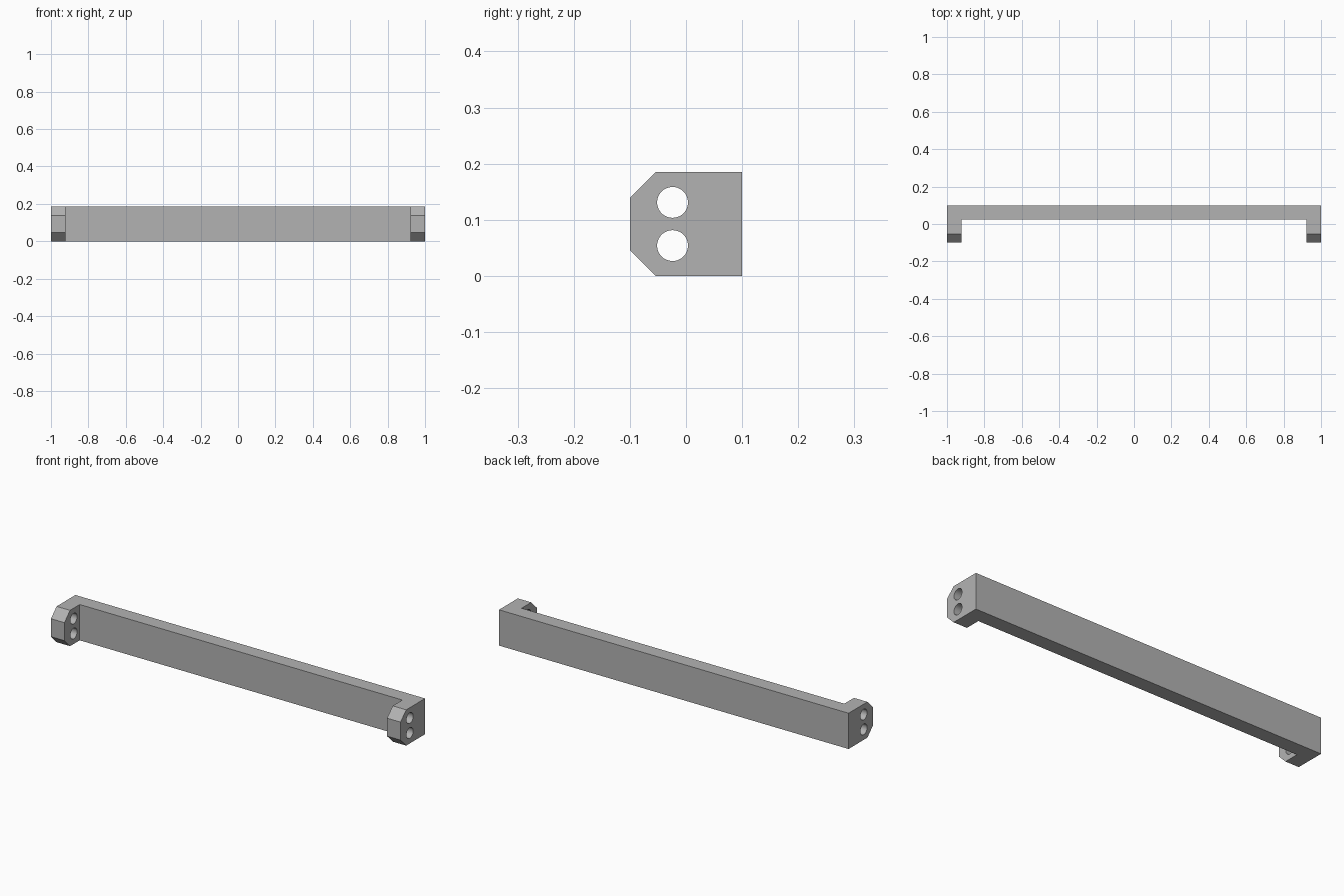
import bpy, bmesh, math
from mathutils import Matrix, Vector

cube = bpy.data.objects.get("Cube")
if cube:
    bpy.data.objects.remove(cube, do_unlink=True)

HEIGHT, DEPTH, WALL, CHAMFER = 0.185, 0.1, 0.077, 0.046
HOLE_Y, HOLE_RADIUS, HOLE_HEIGHTS = -0.024, 0.0275, (0.054, 0.131)

grey = bpy.data.materials.new("plain_grey")
grey.use_nodes = True
colour = (0.45, 0.45, 0.45, 1)
grey.diffuse_color = colour
grey.node_tree.nodes["Principled BSDF"].inputs["Base Color"].default_value = colour


def make_object(name, bm):
    bmesh.ops.recalc_face_normals(bm, faces=bm.faces)
    mesh = bpy.data.meshes.new(name)
    bm.to_mesh(mesh)
    bm.free()
    mesh.materials.append(grey)
    obj = bpy.data.objects.new(name, mesh)
    bpy.context.collection.objects.link(obj)
    return obj


# Handle bar with a mounting lug at each end: a U profile extruded upward
half = [(1, DEPTH), (1, -DEPTH), (1 - WALL, -DEPTH), (1 - WALL, DEPTH - 0.075)]
outline = half + [(-x, y) for x, y in reversed(half)]
bm = bmesh.new()
base = bm.faces.new([bm.verts.new((x, y, 0)) for x, y in outline])
extruded = bmesh.ops.extrude_face_region(bm, geom=[base])["geom"]
top_verts = [g for g in extruded if isinstance(g, bmesh.types.BMVert)]
bmesh.ops.translate(bm, verts=top_verts, vec=Vector((0, 0, HEIGHT)))

# Chamfered upper and lower front edges of the lugs
front_edges = [e for e in bm.edges
               if all(v.co.y < -DEPTH + 0.001 for v in e.verts)
               and abs(e.verts[0].co.z - e.verts[1].co.z) < 0.001]
bmesh.ops.bevel(bm, geom=front_edges, offset=CHAMFER, offset_type='OFFSET',
                segments=1, affect='EDGES')
handle = make_object("mounting_bar", bm)

# Two screw holes through each lug
bm = bmesh.new()
for side in (-1, 1):
    for z in HOLE_HEIGHTS:
        place = (Matrix.Translation((side * (1 - WALL / 2), HOLE_Y, z))
                 @ Matrix.Rotation(math.pi / 2, 4, 'Y'))
        bmesh.ops.create_cone(bm, cap_ends=True, segments=48, radius1=HOLE_RADIUS,
                              radius2=HOLE_RADIUS, depth=WALL * 1.5, matrix=place)
cutter = make_object("hole_cutter", bm)
cutter.hide_render = True
cutter.hide_set(True)

cut = handle.modifiers.new("screw_holes", 'BOOLEAN')
cut.operation = 'DIFFERENCE'
cut.solver = 'EXACT'
cut.object = cutter
bpy.ops.object.select_all(action='DESELECT')
handle.select_set(True)
bpy.context.view_layer.objects.active = handle
bpy.ops.object.modifier_apply(modifier=cut.name)
bpy.data.objects.remove(cutter, do_unlink=True)
bpy.ops.object.shade_smooth_by_angle(angle=math.radians(30))
